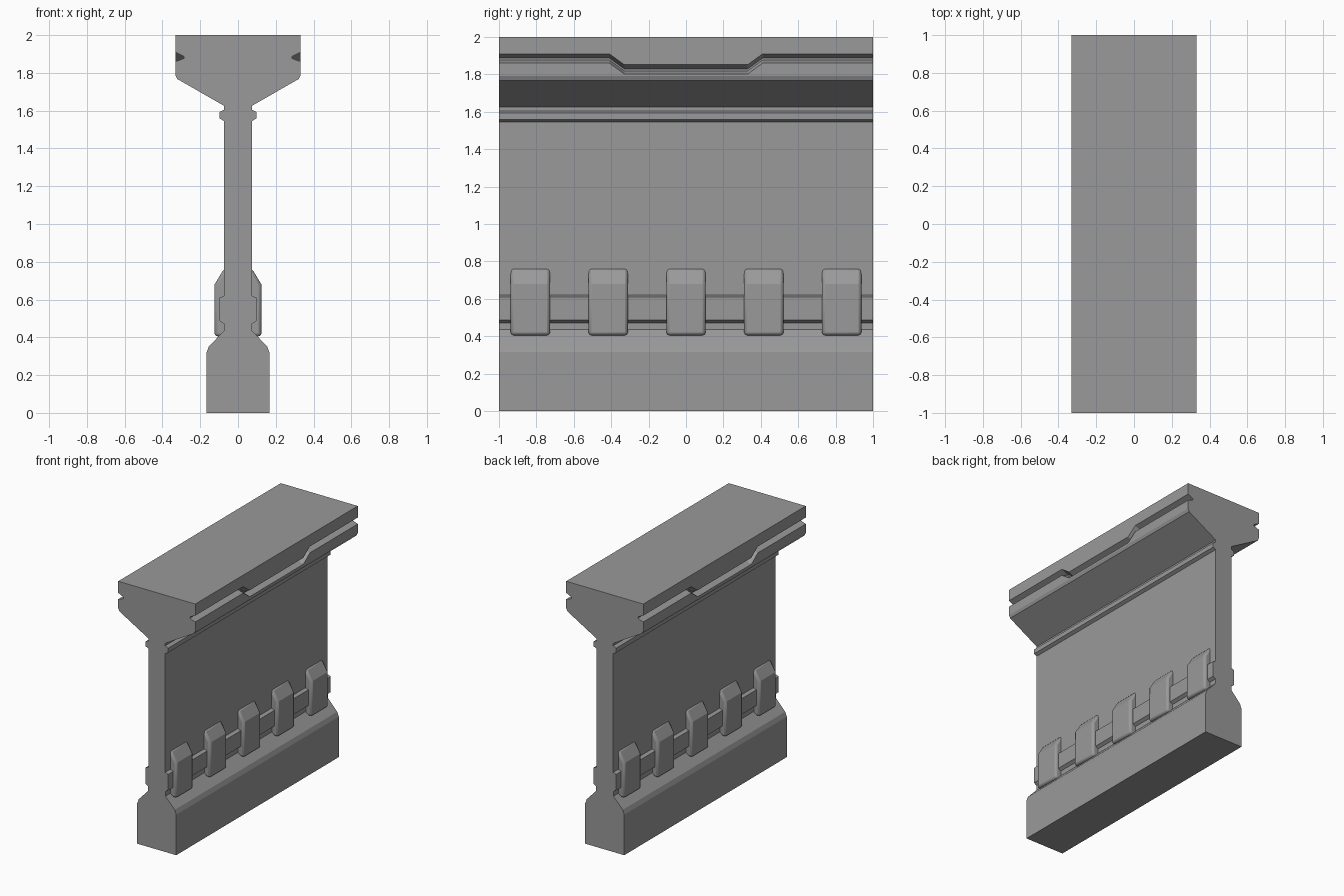
import bpy
import bmesh

cube = bpy.data.objects.get("Cube")
if cube:
    bpy.data.objects.remove(cube, do_unlink=True)

# Single concrete grey
GREY = (0.32, 0.32, 0.32, 1)
concrete = bpy.data.materials.new("concrete_grey")
concrete.use_nodes = True
concrete.diffuse_color = GREY
concrete.node_tree.nodes["Principled BSDF"].inputs["Base Color"].default_value = GREY


def loft(name, sections):
    """Skin a row of matching closed outlines and cap both ends."""
    bm = bmesh.new()
    rings = [[bm.verts.new(p) for p in s] for s in sections]
    count = len(rings[0])
    for a, b in zip(rings, rings[1:]):
        for i in range(count):
            j = (i + 1) % count
            bm.faces.new((a[i], a[j], b[j], b[i]))
    bm.faces.new(rings[0])
    bm.faces.new(rings[-1])
    bmesh.ops.recalc_face_normals(bm, faces=bm.faces)
    mesh = bpy.data.meshes.new(name)
    bm.to_mesh(mesh)
    bm.free()
    mesh.materials.append(concrete)
    obj = bpy.data.objects.new(name, mesh)
    bpy.context.collection.objects.link(obj)
    return obj


# Half outline of the wall: foot, lower moulding, web, upper bead, cap
foot = [(.168, 0), (.168, .315), (.155, .35), (.075, .435)]
moulding = [(.075, .472), (.098, .487), (.098, .61), (.073, .62)]
bead = [(.073, 1.545), (.097, 1.558), (.097, 1.593), (.073, 1.605)]
cap_under = [(.073, 1.625), (.322, 1.768), (.332, 1.79)]
groove = [(.332, 1.86), (.285, 1.877), (.285, 1.887), (.332, 1.91)]


def wall_section(y, drop):
    half = foot + moulding + bead + cap_under
    half = half + [(x, z - drop) for x, z in groove] + [(.332, 2)]
    return [(x, y, z) for x, z in half] + [(-x, y, z) for x, z in reversed(half)]


# Wall body; the side grooves dip along the middle of the cap
DIP = .058
stations = [(-1, 0), (-.41, 0), (-.33, DIP), (.33, DIP), (.41, 0), (1, 0)]
loft("wall_body", [wall_section(y, d) for y, d in stations])

# Sloped-top buttresses with softened edges, five on each side
rib = [(.04, .405), (.124, .405), (.124, .68), (.073, .765), (.04, .765)]
for side, label in ((1, "left"), (-1, "right")):
    for n in range(5):
        mid = (n - 2) * .416
        ends = [[(side * x, mid + e, z) for x, z in rib] for e in (-.105, .105)]
        obj = loft(f"{label}_buttress_{n + 1}", ends)
        bevel = obj.modifiers.new("soft_edges", "BEVEL")
        bevel.width = .016
        bevel.segments = 2
        bevel.limit_method = "ANGLE"
        bevel.angle_limit = .6
        bpy.ops.object.select_all(action="DESELECT")
        obj.select_set(True)
        bpy.context.view_layer.objects.active = obj
        bpy.ops.object.shade_smooth_by_angle()
